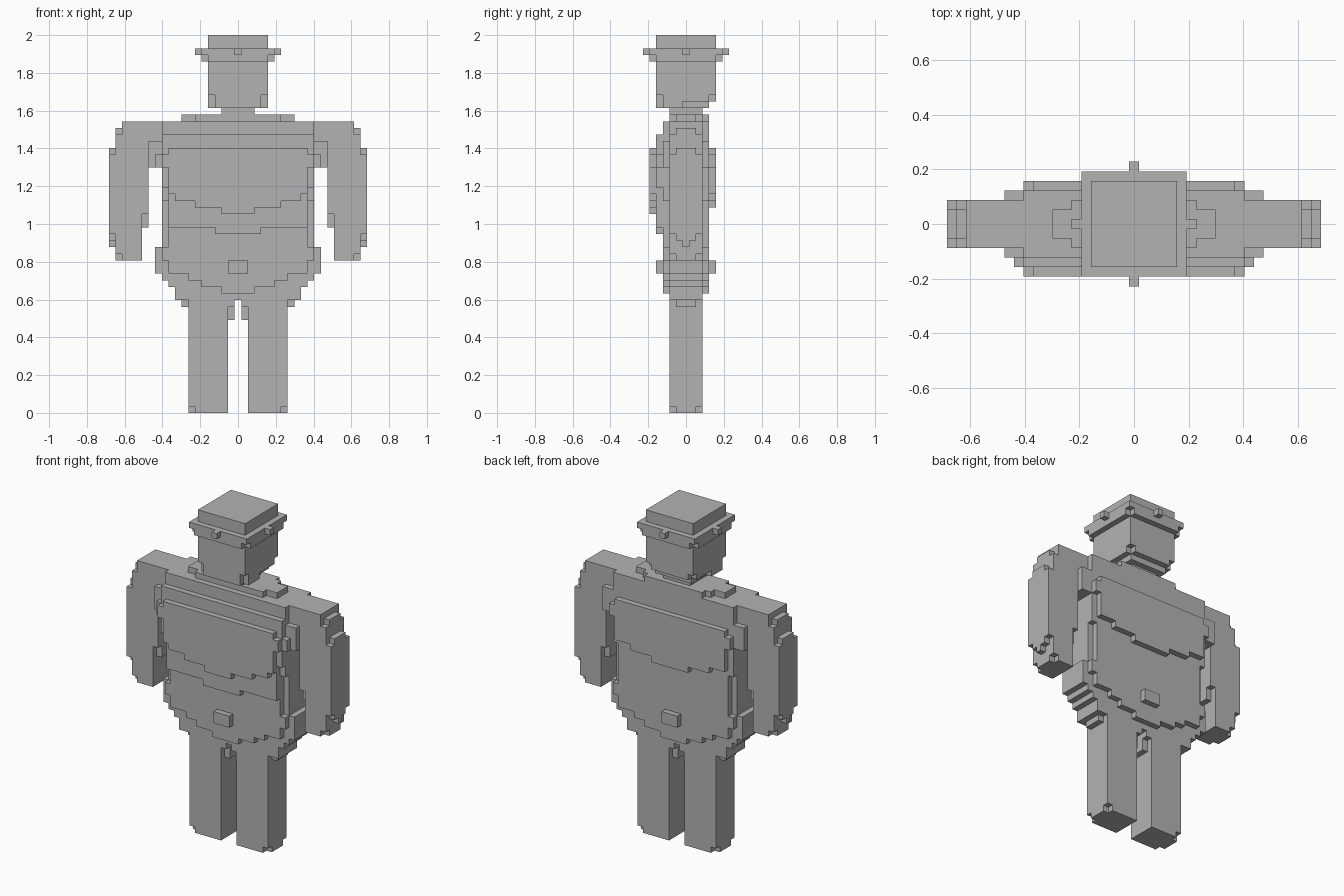
import bpy
import bmesh

cube = bpy.data.objects.get("Cube")
if cube:
    bpy.data.objects.remove(cube)

U = 2 / 57  # edge of one block

grey = bpy.data.materials.new("plain grey")
grey.use_nodes = True
grey.diffuse_color = (0.45, 0.45, 0.45, 1)
grey.node_tree.nodes["Principled BSDF"].inputs["Base Color"].default_value = (0.45, 0.45, 0.45, 1)


def stack(name, rows, top, a, b, axes="xzy", centre=0):
    """Stepped outline from (start, half width) rows, extruded from a to b.
    axes = width axis, stacking axis, extrusion axis."""
    half = []
    for i, (start, width) in enumerate(rows):
        end = rows[i + 1][0] if i + 1 < len(rows) else top
        half += [(width, start), (width, end)]
    outline = half + [(-w, s) for w, s in reversed(half)]
    bm = bmesh.new()
    verts = []
    for w, s in outline:
        pos = dict(zip(axes, (w + centre, s, a)))
        verts.append(bm.verts.new([pos[k] * U for k in "xyz"]))
    face = bm.faces.new(verts)
    new = bmesh.ops.extrude_face_region(bm, geom=[face])["geom"]
    shift = [(b - a) * U if k == axes[2] else 0 for k in "xyz"]
    bmesh.ops.translate(bm, vec=shift, verts=[v for v in new if isinstance(v, bmesh.types.BMVert)])
    bmesh.ops.remove_doubles(bm, verts=bm.verts, dist=1e-5)
    bmesh.ops.recalc_face_normals(bm, faces=bm.faces)
    mesh = bpy.data.meshes.new(name)
    bm.to_mesh(mesh)
    bm.free()
    mesh.materials.append(grey)
    obj = bpy.data.objects.new(name, mesh)
    bpy.context.collection.objects.link(obj)
    return obj


def box(name, x0, x1, y0, y1, z0, z1):
    return stack(name, [(z0, abs(x1 - x0) / 2)], z1, y0, y1, centre=(x0 + x1) / 2)


# Head and hat
box("hat_crown", -4.5, 4.5, -4.5, 4.5, 55, 57)
stack("hat_brim", [(-6.5, .5), (-5.5, 5.5), (-.5, 6.5), (.5, 5.5), (5.5, .5)], 6.5, 54, 55, "xyz")
stack("hat_band", [(-5.5, 4.5), (-4.5, 5.5), (4.5, 4.5)], 5.5, 53, 54, "xyz")
box("head", -4.5, 4.5, -4.5, 4.5, 48, 53)
stack("jaw", [(-4.5, 3.5), (-3.5, 4.5), (3.5, 3.5)], 4.5, 47, 48, "xyz")
stack("chin", [(-4.5, 3.5), (-3.5, 4.5), (-.5, 3.5)], 3.5, 46, 47, "xyz")
box("neck", -2.5, 2.5, -2.5, 2.5, 45, 46)
stack("collar", [(-2.5, 6.5), (-1.5, 8.5), (1.5, 6.5), (2.5, 5.5)], 3.5, 44, 45, "xyz")

# Torso core, then layers outward to the front and back
stack("torso_core", [(17, 9.5), (19, 10.5), (20, 11.5), (21, 12.5), (25, 11.5), (37, 13.5)], 44, -2.5, 2.5)
belly = [(18, 2.5), (19, 5.5), (20, 7.5), (21, 10.5), (23, 11.5), (25, 10.5), (32, 11.5), (37, 13.5), (41, 11.5)]
stack("belly_front", belly, 44, -3.5, -2.5)
stack("belly_back", belly, 44, 2.5, 3.5)
stack("rib_layer_front", [(27, 3.5), (28, 10.5), (34, 11.5), (37, 12.5), (39, 11.5)], 42, -4.5, -3.5)
stack("chest_front", [(30, 2.5), (31, 6.5), (32, 9.5), (33, 10.5), (37, 11.5), (39, 10.5)], 40, -5.5, -4.5)
stack("chest_back", [(31, 3.5), (32, 7.5), (33, 10.5), (37, 11.5), (39, 10.5)], 40, 3.5, 4.5)
box("buckle_front", -1.5, 1.5, -4.5, -3.5, 21, 23)
box("buckle_back", -1.5, 1.5, 3.5, 4.5, 21, 23)

# Arms and legs
for side, s in (("left", 1), ("right", -1)):
    box(side + "_arm", s * 14.5, s * 17.5, -2.5, 2.5, 23, 44)
    box(side + "_arm_inner", s * 13.5, s * 14.5, -2.5, 2.5, 30, 44)
    box(side + "_arm_inner_tip", s * 13.5, s * 14.5, -1.5, 1.5, 28, 30)
    stack(side + "_arm_outer", [(23, 1.5), (24, 2.5), (42, 1.5)], 43, s * 17.5, s * 18.5, "yzx")
    stack(side + "_arm_plate", [(25, .5), (26, 1.5), (27, 2.5), (39, 1.5)], 40, s * 18.5, s * 19.5, "yzx")
    box(side + "_leg", s * 1.5, s * 6.5, -2.5, 2.5, 0, 17)
    stack(side + "_leg_outer", [(0, 1.5), (1, 2.5)], 17, s * 6.5, s * 7.5, "yzx")
    stack(side + "_thigh_inner", [(14, 1.5), (16, 2.5)], 17, s * .5, s * 1.5, "yzx")
    box(side + "_hip_step", s * 7.5, s * 8.5, -1.5, 1.5, 16, 17)
